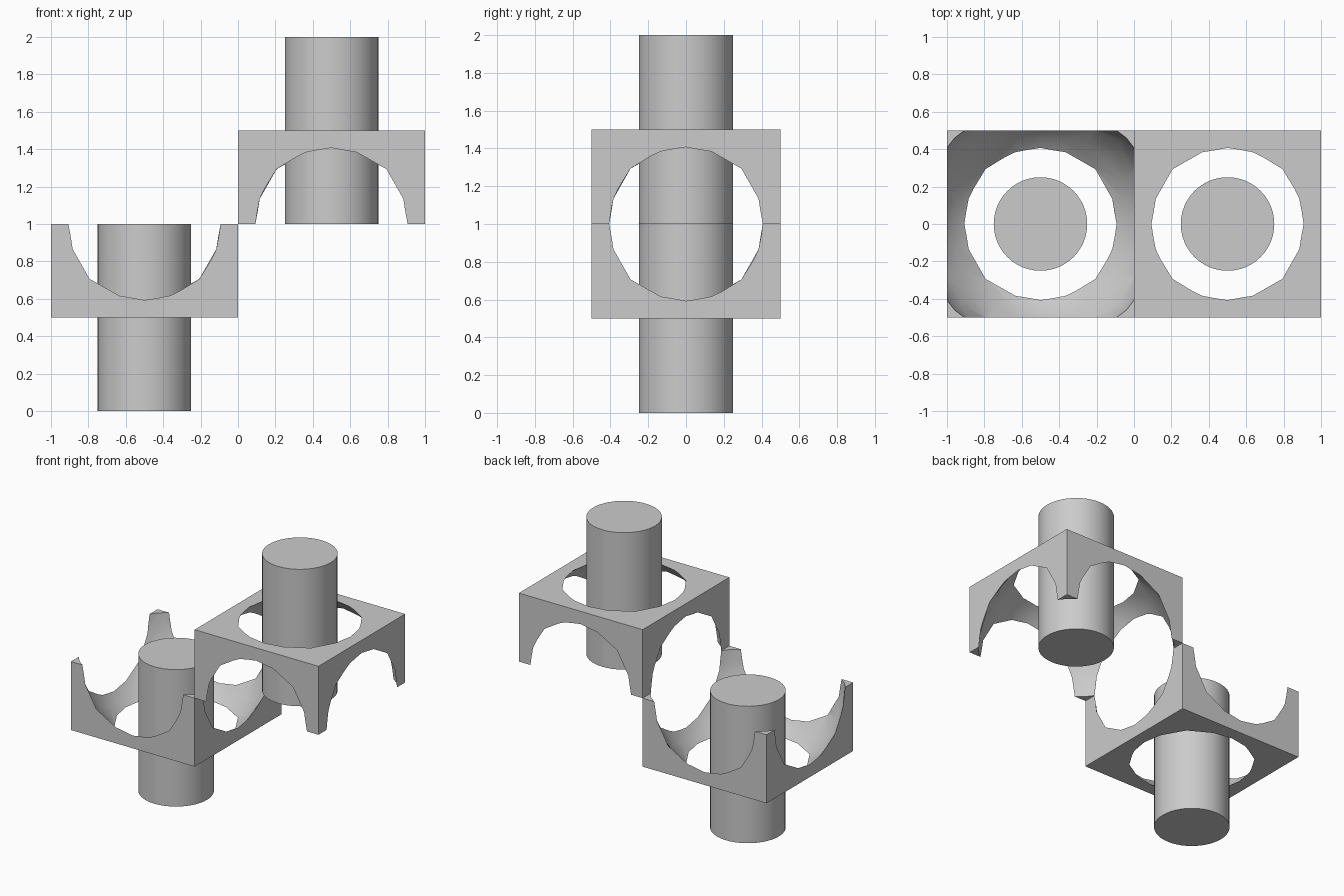
import bpy
import bmesh
import math
from mathutils import Matrix, Vector

if "Cube" in bpy.data.objects:
    bpy.data.objects.remove(bpy.data.objects["Cube"], do_unlink=True)

RADIUS = 0.65    # spherical hollow
SIDE = 0.5       # half width of the block

grey = bpy.data.materials.new("light grey")
grey.use_nodes = True
color = (0.6, 0.6, 0.6, 1)
grey.diffuse_color = color
grey.node_tree.nodes["Principled BSDF"].inputs["Base Color"].default_value = color


def make_object(name, bm):
    mesh = bpy.data.meshes.new(name)
    bmesh.ops.recalc_face_normals(bm, faces=bm.faces)
    bm.to_mesh(mesh)
    bm.free()
    mesh.materials.append(grey)
    obj = bpy.data.objects.new(name, mesh)
    bpy.context.collection.objects.link(obj)
    return obj


def smooth(obj):
    bpy.ops.object.select_all(action="DESELECT")
    obj.select_set(True)
    bpy.context.view_layer.objects.active = obj
    bpy.ops.object.shade_smooth_by_angle(angle=math.radians(30))


def hollow_ball(name, center):
    """Evenly divided ball made from a subdivided cube."""
    bm = bmesh.new()
    bmesh.ops.create_cube(bm, size=2)
    bmesh.ops.subdivide_edges(bm, edges=bm.edges[:], cuts=5, use_grid_fill=True)
    for v in bm.verts:
        spread = Vector([math.tan(c * math.pi / 4) for c in v.co])
        v.co = spread.normalized() * RADIUS + center
    return make_object(name, bm)


def block(name, center, up):
    """Half-height block scooped out by the ball."""
    bm = bmesh.new()
    place = Matrix.Translation(center + Vector((0, 0, up * SIDE / 2)))
    bmesh.ops.create_cube(bm, size=1, matrix=place @ Matrix.Diagonal((1, 1, SIDE, 1)))
    obj = make_object(name, bm)
    ball = hollow_ball(name + "_cutter", center)
    cut = obj.modifiers.new("hollow", "BOOLEAN")
    cut.operation = "DIFFERENCE"
    cut.solver = "EXACT"
    cut.object = ball
    bpy.context.view_layer.update()
    bpy.ops.object.select_all(action="DESELECT")
    obj.select_set(True)
    bpy.context.view_layer.objects.active = obj
    bpy.ops.object.modifier_apply(modifier=cut.name)
    bpy.data.objects.remove(ball, do_unlink=True)
    smooth(obj)


def post(name, center, up):
    bm = bmesh.new()
    place = Matrix.Translation(center + Vector((0, 0, up * 0.5)))
    bmesh.ops.create_cone(bm, cap_ends=True, segments=48, radius1=0.25,
                          radius2=0.25, depth=1, matrix=place)
    smooth(make_object(name, bm))


# Two matching units, one upright and one turned over, meeting at mid height
for prefix, up in (("upper", 1), ("lower", -1)):
    center = Vector((up * SIDE, 0, 1))
    block(prefix + "_frame", center, up)
    post(prefix + "_post", center, up)
